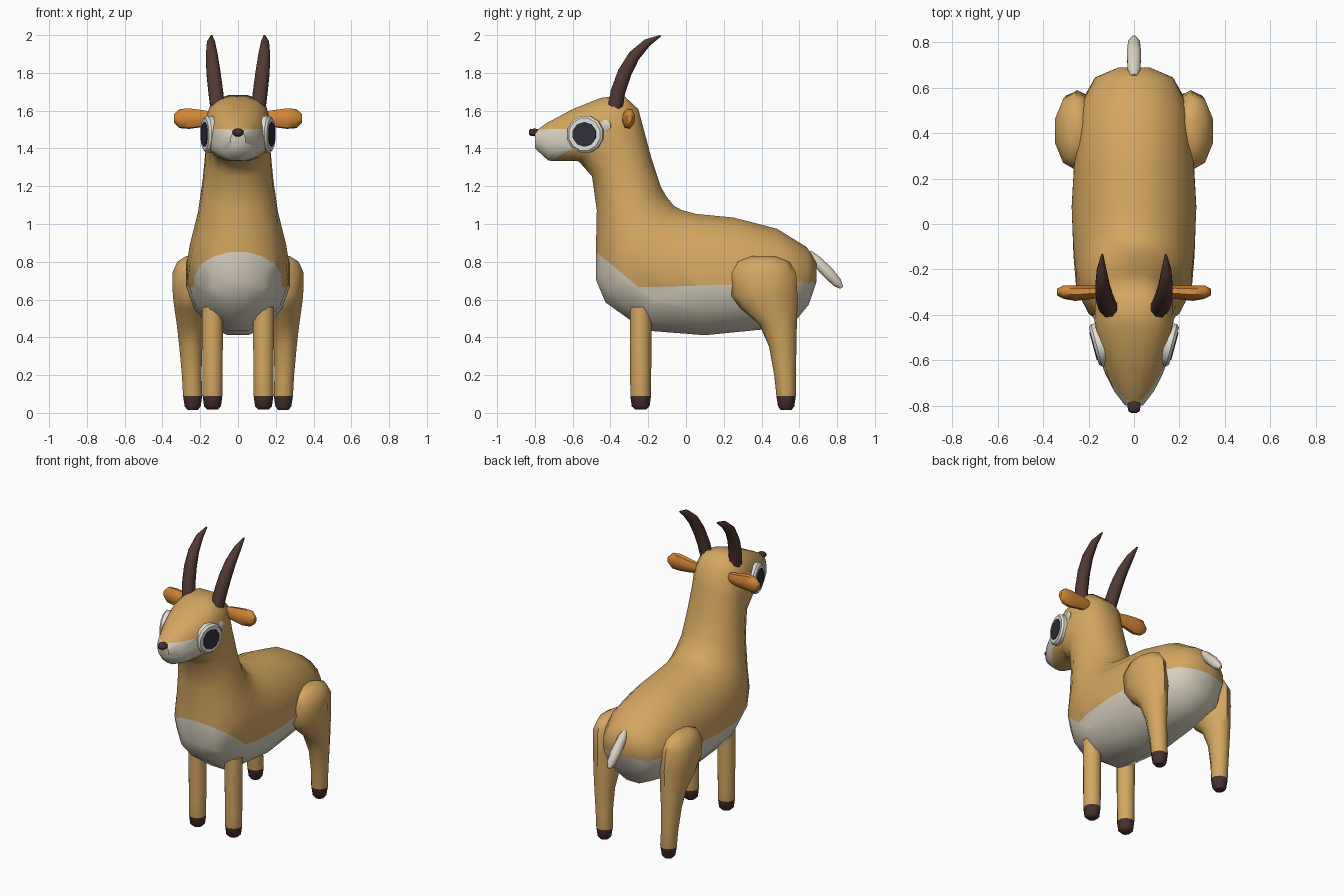
import bpy, bmesh, math
from mathutils import Vector as V

if "Cube" in bpy.data.objects:
    bpy.data.objects.remove(bpy.data.objects["Cube"])


def material(name, rgb):
    m = bpy.data.materials.new(name)
    m.diffuse_color = (*rgb, 1)
    m.use_nodes = True
    m.node_tree.nodes["Principled BSDF"].inputs["Base Color"].default_value = m.diffuse_color
    return m


TAN = material("tan coat", (0.66, 0.385, 0.12))
PALE = material("pale belly", (0.70, 0.65, 0.53))
WHITE = material("eye white", (0.76, 0.74, 0.69))
ORANGE = material("ear orange", (0.64, 0.24, 0.035))
HORN = material("horn brown", (0.085, 0.042, 0.035))
HOOF = material("hoof brown", (0.066, 0.03, 0.028))
DARK = material("eye dark", (0.028, 0.028, 0.045))


def ring(c, u, v, n=8, e=1.0):
    """Closed (super)ellipse around c with half axes u and v."""
    pts = []
    for i in range(n):
        a = 2 * math.pi * (i + 0.5) / n
        p, q = math.cos(a), math.sin(a)
        p = math.copysign(abs(p) ** e, p)
        q = math.copysign(abs(q) ** e, q)
        pts.append(V(c) + V(u) * p + V(v) * q)
    return pts


def loft(rings):
    """Skin a list of rings and cap both ends."""
    bm = bmesh.new()
    vs = [[bm.verts.new(p) for p in r] for r in rings]
    n = len(vs[0])
    for a, b in zip(vs, vs[1:]):
        for i in range(n):
            j = (i + 1) % n
            bm.faces.new((a[i], a[j], b[j], b[i]))
    bm.faces.new(vs[0])
    bm.faces.new(vs[-1])
    bmesh.ops.recalc_face_normals(bm, faces=bm.faces)
    return bm


def finish(bm, name, mats, rule=None, angle=50):
    if rule:
        for f in bm.faces:
            f.material_index = rule(f.calc_center_median())
    me = bpy.data.meshes.new(name)
    bm.to_mesh(me)
    bm.free()
    ob = bpy.data.objects.new(name, me)
    bpy.context.collection.objects.link(ob)
    for m in mats:
        me.materials.append(m)
    bpy.ops.object.select_all(action='DESELECT')
    ob.select_set(True)
    bpy.context.view_layer.objects.active = ob
    bpy.ops.object.shade_smooth_by_angle(angle=math.radians(angle))
    return ob


# Body, neck and head: top/back point, bottom/front point (y, z), half width, squareness
sections = [
    ((.69, .80), (.69, .69), .07, 1), ((.64, .88), (.65, .57), .175, 1),
    ((.48, .98), (.57, .47), .24, 1), ((.25, 1.04), (.40, .435), .265, 1),
    ((.05, 1.06), (.10, .405), .28, 1), ((-.02, 1.08), (-.22, .43), .272, 1),
    ((-.06, 1.10), (-.43, .58), .26, 1), ((-.10, 1.15), (-.48, .70), .24, 1),
    ((-.13, 1.20), (-.48, .87), .215, 1), ((-.18, 1.35), (-.475, 1.07), .19, .95),
    ((-.215, 1.48), (-.50, 1.25), .175, .9), ((-.25, 1.61), (-.57, 1.33), .175, .8),
    ((-.33, 1.685), (-.62, 1.33), .172, .75), ((-.45, 1.67), (-.66, 1.33), .158, .8),
    ((-.60, 1.61), (-.70, 1.33), .128, .85), ((-.74, 1.535), (-.73, 1.335), .09, .9),
    ((-.80, 1.49), (-.80, 1.40), .04, 1),
]
rings = []
for t, b, w, e in sections:
    T, B = V((0, *t)), V((0, *b))
    rings.append(ring((T + B) / 2, (T - B) / 2, (w, 0, 0), 16, e))
body = loft(rings)


def line(p, q):
    """Height line through two side-view points."""
    k = (q[1] - p[1]) / (q[0] - p[0])
    return p, k, lambda y: p[1] + k * (y - p[0])


belly = line((-.25, .665), (.68, .69))
chest = line((-.48, .855), (-.25, .665))
lip = line((-.80, 1.50), (-.60, 1.505))
jaw = line((-.72, 1.33), (-.60, 1.40))


def cut(ln, keep):
    p, k, _ = ln
    fs = [f for f in body.faces if keep(f.calc_center_median())]
    geom = fs + list({e for f in fs for e in f.edges}) + list({v for f in fs for v in f.verts})
    bmesh.ops.bisect_plane(body, geom=geom, plane_co=(0, *p), plane_no=V((0, -k, 1)).normalized())


cut(belly, lambda c: c.z < 1.1 and c.y > -.45)
cut(chest, lambda c: c.z < 1.2 and c.y < .1)
cut(lip, lambda c: c.z > 1.2 and c.y < -.5)
cut(jaw, lambda c: c.z > 1.2 and c.y < -.5)


def coat(c):
    if c.z < 1.1:
        return int(c.z < max(belly[2](c.y), chest[2](c.y)))
    return int(c.y < -.56 and jaw[2](c.y) < c.z < lip[2](c.y))


finish(body, "body_and_head", [TAN, PALE], coat)


def tube(name, pts, mats, n=8, rule=None):
    """Round tapered tube in the yz direction: points (x, y, z, radius)."""
    rs = []
    for i, p in enumerate(pts):
        d = V(pts[min(i + 1, len(pts) - 1)][:3]) - V(pts[max(i - 1, 0)][:3])
        u = d.cross(V((1, 0, 0))).normalized()
        rs.append(ring(p[:3], u * p[3], d.cross(u).normalized() * p[3], n))
    return finish(loft(rs), name, mats, rule)


# Tail and nose
tube("tail", [(0, .65, .85, .015), (0, .68, .815, .03), (0, .75, .745, .034),
              (0, .80, .69, .028), (0, .825, .663, .01)], [PALE])
finish(loft([ring((0, y, 1.485), (r, 0, 0), (0, 0, r * .7), 8)
             for y, r in ((-.77, .02), (-.80, .032), (-.825, .027), (-.832, .015))]),
       "nose", [HOOF])


def disc(name, s, c, steps, mat, n):
    """Stepped disc on the side of the head: steps are (offset, radius)."""
    nor = V((s * .965, -.26, 0)).normalized()
    side = V((0, 0, 1)).cross(nor)
    finish(loft([ring(V((s * c[0], c[1], c[2])) + nor * o, side * r, V((0, 0, r)), n)
                 for o, r in steps]), name, [mat], angle=40)


hoof_rule = lambda c: int(c.z < .09)
front_leg = [(.018, .028), (.035, .045), (.09, .052), (.2, .053), (.4, .055), (.56, .055)]
# Hind leg rings: z, x, y, half width, half depth
hind_leg = [
    (.015, .24, .53, .028, .028), (.035, .24, .53, .043, .042), (.09, .24, .53, .052, .05),
    (.20, .245, .525, .053, .056), (.35, .25, .512, .062, .07), (.47, .25, .487, .076, .097),
    (.55, .25, .44, .088, .145), (.62, .25, .415, .097, .17), (.74, .255, .41, .095, .168),
    (.80, .257, .41, .066, .135), (.83, .25, .41, .025, .06),
]
for s, label in ((-1, "left"), (1, "right")):
    # Legs
    finish(loft([ring((s * .135, -.24, z), (r * 1.05, 0, 0), (0, r * 1.05, 0), 10)
                 for z, r in front_leg]), label + "_front_leg", [TAN, HOOF], hoof_rule)
    finish(loft([ring((s * x, y, z), (a * 1.03, 0, 0), (0, b * 1.03, 0), 10)
                 for z, x, y, a, b in hind_leg]), label + "_hind_leg", [TAN, HOOF], hoof_rule)
    # Ear
    finish(loft([ring((s * x, y, 1.558), (0, a, -a * .2), (0, a * .2, b), 8)
                 for x, y, a, b in ((.12, -.30, .022, .035), (.18, -.30, .03, .045),
                                    (.26, -.305, .034, .056), (.31, -.30, .03, .052),
                                    (.34, -.30, .014, .022))]), label + "_ear", [ORANGE])
    # Horn
    tube(label + "_horn", [(s * .108, -.375, 1.62, .042), (s * .118, -.36, 1.70, .042),
                           (s * .13, -.325, 1.80, .04), (s * .139, -.275, 1.89, .034),
                           (s * .143, -.205, 1.96, .023), (s * .14, -.135, 1.997, .005)], [HORN])
    # Eye and the small mark behind it
    disc(label + "_eye_ring", s, (.165, -.535, 1.475),
         ((-.06, .098), (.0, .1), (.012, .088), (.012, .06)), WHITE, 12)
    disc(label + "_eye", s, (.165, -.535, 1.475), ((.008, .066), (.016, .066)), DARK, 10)
    disc(label + "_eye_mark", s, (.168, -.43, 1.52),
         ((-.04, .032), (.0, .034), (.006, .026)), PALE, 10)
